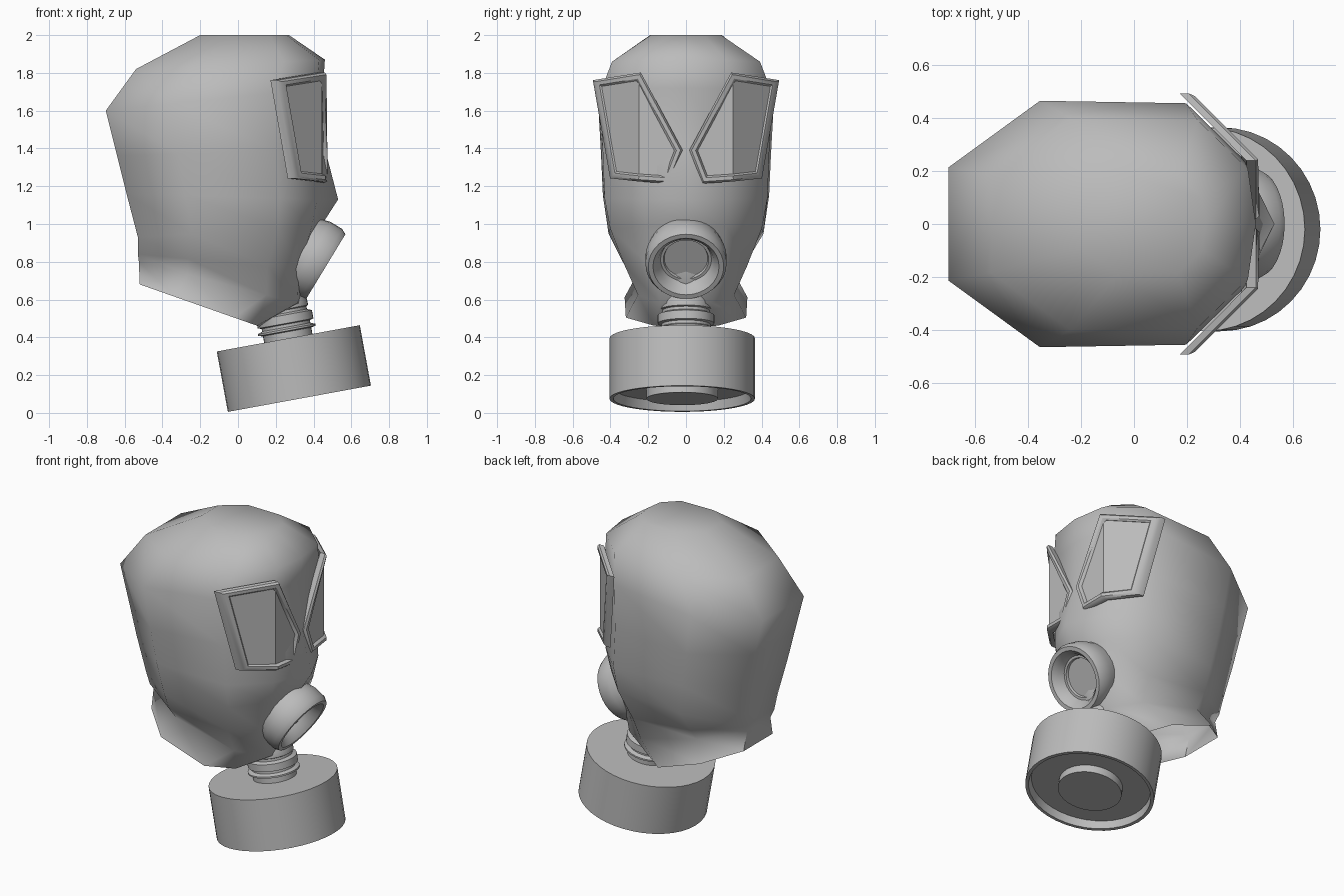
import bpy, bmesh, math
from mathutils import Vector

if "Cube" in bpy.data.objects:
    bpy.data.objects.remove(bpy.data.objects["Cube"])

GREY = (0.5, 0.5, 0.5, 1.0)
rubber = bpy.data.materials.new("grey rubber")
rubber.use_nodes = True
rubber.diffuse_color = GREY
rubber.node_tree.nodes["Principled BSDF"].inputs["Base Color"].default_value = GREY


def finish(bm, name, angle, fix_normals=True):
    """Turn a bmesh into a smooth-shaded object that keeps its hard edges."""
    if fix_normals:
        bmesh.ops.recalc_face_normals(bm, faces=bm.faces)
    mesh = bpy.data.meshes.new(name)
    bm.to_mesh(mesh)
    bm.free()
    mesh.materials.append(rubber)
    mesh.shade_smooth()
    mesh.set_sharp_from_angle(angle=math.radians(angle))
    obj = bpy.data.objects.new(name, mesh)
    bpy.context.collection.objects.link(obj)
    return obj


def bridge(bm, a, b):
    n = len(a)
    for i in range(n):
        j = (i + 1) % n
        bm.faces.new((a[i], b[i], b[j], a[j]))


def lathe(name, profile, origin, axis, segments=32):
    """Revolve (radius, height) points around a tilted axis, capping both ends."""
    bm = bmesh.new()
    rings = []
    for r, h in profile:
        turn = [math.tau * i / segments for i in range(segments)]
        rings.append([bm.verts.new((r * math.cos(t), r * math.sin(t), h)) for t in turn])
    for a, b in zip(rings, rings[1:]):
        bridge(bm, a, b)
    bm.faces.new(rings[0])
    bm.faces.new(rings[-1])
    obj = finish(bm, name, 35)
    obj.location = origin
    obj.rotation_euler = Vector(axis).to_track_quat("Z", "Y").to_euler()
    return obj


# Hood: one half plan (length fraction, width fraction), fitted to tilted rings
half_plan = [(1, 0), (0.97, 0.52), (0.78, 0.98), (0.3, 1), (0, 0.46)]
plan = half_plan + [(u, -v) for u, v in reversed(half_plan[1:])]
# back x, front x, half width, back z, front z, nose bulge
hood_rings = [
    (-0.2, 0.27, 0.19, 2.0, 2.0, 0),
    (-0.54, 0.46, 0.4, 1.82, 1.87, 0),
    (-0.7, 0.45, 0.465, 1.6, 1.72, 0),
    (-0.64, 0.44, 0.45, 1.36, 1.4, 0.02),
    (-0.59, 0.45, 0.44, 1.16, 1.13, 0.08),
    (-0.53, 0.42, 0.41, 0.93, 0.99, 0.02),
    (-0.53, 0.35, 0.33, 0.84, 0.76, 0),
    (-0.525, 0.34, 0.26, 0.8, 0.575, 0),
    (-0.52, 0.12, 0.325, 0.68, 0.455, 0),
]
bm = bmesh.new()
loops = []
for xb, xf, width, zb, zf, nose in hood_rings:
    loop = [bm.verts.new((xb + u * (xf - xb), v * width, zb + u * (zf - zb)))
            for u, v in plan]
    loop[0].co.x += nose
    loops.append(loop)
for a, b in zip(loops, loops[1:]):
    bridge(bm, a, b)
bm.faces.new(loops[0])
finish(bm, "hood", 60)

# Goggles: outline in (y, z), bent around the face
outline = [(0.04, 1.39), (0.25, 1.78), (0.47, 1.745), (0.385, 1.26), (0.25, 1.245), (0.1, 1.235)]


def wrap(y, z, side, lift=0.0):
    return Vector((min(0.455, 0.695 - y) + lift, side * y, z))


for side, label in ((1, "left"), (-1, "right")):
    # Lens, folded along its cheek line
    bm = bmesh.new()
    v = [bm.verts.new(wrap(y, z, side)) for y, z in outline]
    for face in ((v[0], v[1], v[4], v[5]), (v[1], v[2], v[3], v[4])):
        bm.faces.new(face if side < 0 else face[::-1])
    finish(bm, label + "_lens", 20, False)

    # Raised frame: a mitred band swept round the outline
    bm = bmesh.new()
    centre = Vector((0.25, 1.5))
    pts = [Vector(p) for p in outline]
    sections = []
    for i, p in enumerate(pts):
        d1 = (p - pts[i - 1]).normalized()
        d2 = (pts[(i + 1) % len(pts)] - p).normalized()
        n1, n2 = Vector((-d1.y, d1.x)), Vector((-d2.y, d2.x))
        miter = (n1 + n2) / (1 + n1.dot(n2))
        if miter.dot(p - centre) < 0:
            miter.negate()
        section = []
        for out, lift in ((1, -0.03), (1, 0.005), (0.5, 0.018), (-0.5, 0.018), (-1, 0.005), (-1, -0.03)):
            q = p + miter * out * 0.02
            section.append(bm.verts.new(wrap(q.x, q.y, side, lift)))
        sections.append(section)
    for i, section in enumerate(sections):
        bridge(bm, sections[i - 1], section)
    finish(bm, label + "_goggle_frame", 40)

# Speaking valve: a tilted cup with a rounded lip and sunken disc
lathe("mouth_valve",
      [(0.2, -0.16), (0.215, -0.1), (0.215, -0.03), (0.2, 0), (0.175, 0), (0.15, -0.03),
       (0.135, -0.07), (0.12, -0.07), (0.115, -0.085)],
      (0.465, 0, 0.775), (0.855, 0, -0.518))

# Filter canister: recessed base with a boss, then the threaded neck
lathe("filter_canister",
      [(0.19, 0), (0.19, 0.05), (0.355, 0.05), (0.365, 0), (0.385, 0), (0.385, 0.325), (0.13, 0.325)],
      (0.325, -0.02, 0.075), (-0.18, 0, 0.98), 40)
lathe("filter_neck",
      [(0.13, 0.31), (0.13, 0.36), (0.155, 0.365), (0.155, 0.375), (0.13, 0.385), (0.13, 0.4),
       (0.15, 0.405), (0.15, 0.45), (0.125, 0.46), (0.125, 0.475), (0.135, 0.48), (0.135, 0.51), (0.12, 0.56)],
      (0.325, 0, 0.075), (-0.18, 0, 0.98))
